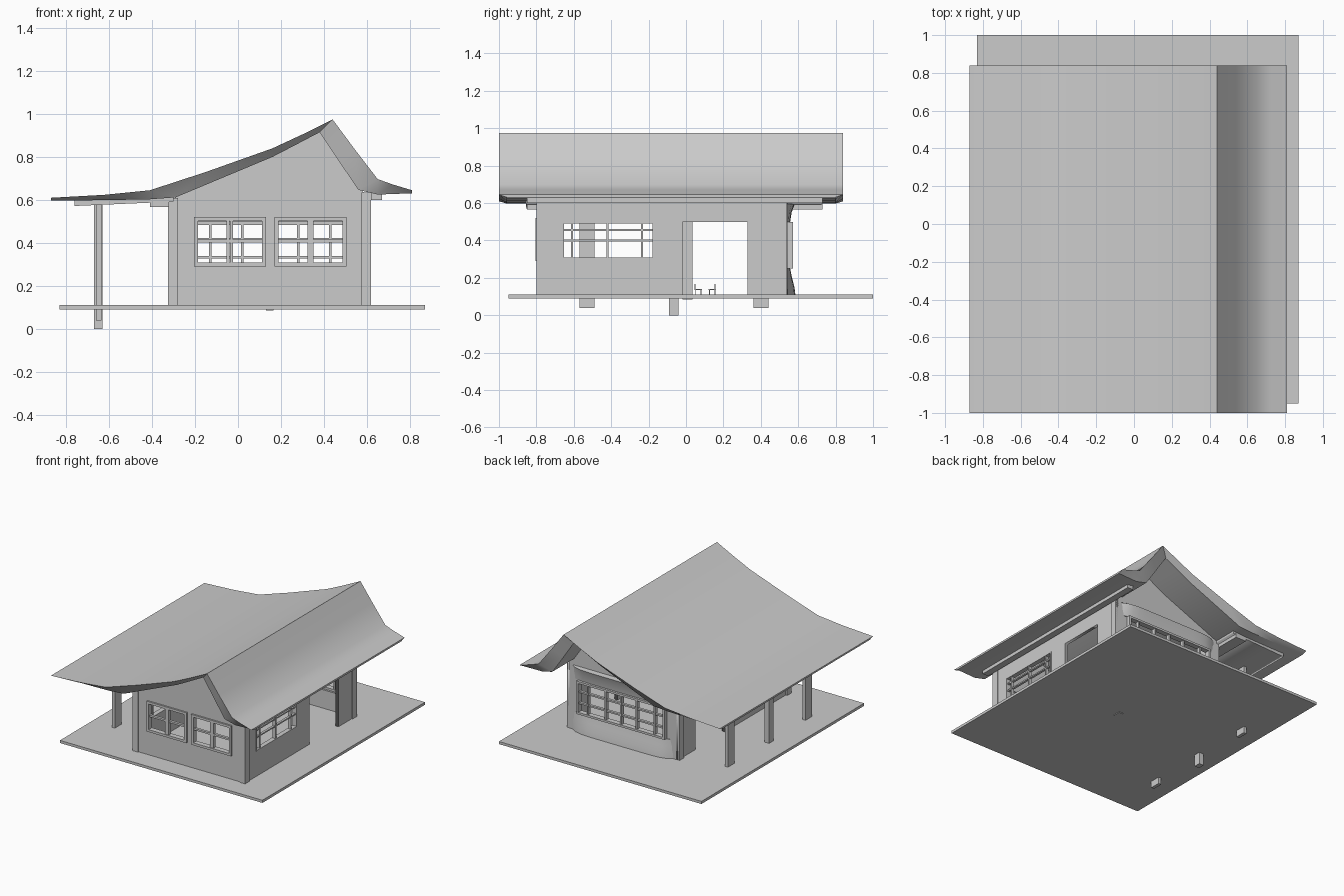
import bpy, bmesh
from mathutils import Matrix

if "Cube" in bpy.data.objects:
    bpy.data.objects.remove(bpy.data.objects["Cube"])

XZ = Matrix(((1, 0, 0, 0), (0, 0, -1, 0), (0, 1, 0, 0), (0, 0, 0, 1)))
YZ = Matrix(((0, 0, 1, 0), (1, 0, 0, 0), (0, 1, 0, 0), (0, 0, 0, 1)))


def add_mesh(name, verts, faces):
    me = bpy.data.meshes.new(name)
    me.from_pydata(verts, [], faces)
    bm = bmesh.new()
    bm.from_mesh(me)
    bmesh.ops.recalc_face_normals(bm, faces=bm.faces)
    bm.to_mesh(me)
    bm.free()
    ob = bpy.data.objects.new(name, me)
    bpy.context.collection.objects.link(ob)
    return ob


def smooth(ob):
    bpy.ops.object.select_all(action='DESELECT')
    ob.select_set(True)
    bpy.context.view_layer.objects.active = ob
    bpy.ops.object.shade_smooth_by_angle(angle=0.6)


def boxes(name, items):
    """One object from boxes given as (x0, x1, y0, y1, z0, z1)."""
    verts, faces = [], []
    for x0, x1, y0, y1, z0, z1 in items:
        n = len(verts)
        verts += [(x, y, z) for x in (x0, x1) for y in (y0, y1) for z in (z0, z1)]
        for f in ((0, 1, 3, 2), (4, 6, 7, 5), (0, 4, 5, 1), (2, 3, 7, 6), (0, 2, 6, 4), (1, 5, 7, 3)):
            faces.append([n + i for i in f])
    return add_mesh(name, verts, faces)


def rect(u0, u1, v0, v1):
    return [(u0, v0), (u1, v0), (u1, v1), (u0, v1)]


def panel(name, loops, plane, pos, thick):
    """Flat wall from an outline plus hole loops."""
    cu = bpy.data.curves.new(name, 'CURVE')
    cu.dimensions, cu.fill_mode, cu.extrude = '2D', 'BOTH', thick / 2
    for loop in loops:
        sp = cu.splines.new('POLY')
        sp.points.add(len(loop) - 1)
        for p, (u, v) in zip(sp.points, loop):
            p.co = (u, v, 0, 1)
        sp.use_cyclic_u = True
    tmp = bpy.data.objects.new(name + "_outline", cu)
    bpy.context.collection.objects.link(tmp)
    dg = bpy.context.evaluated_depsgraph_get()
    me = bpy.data.meshes.new_from_object(tmp.evaluated_get(dg))
    bpy.data.objects.remove(tmp)
    me.transform(plane)
    me.transform(Matrix.Translation((0, pos, 0) if plane is XZ else (pos, 0, 0)))
    ob = bpy.data.objects.new(name, me)
    bpy.context.collection.objects.link(ob)


def window(name, plane, area, pos, us, vs, frame=0.02, bar=0.012, depth=0.03):
    """Frame and glazing bars; us / vs are bar centres."""
    u0, u1, v0, v1 = area
    d, t = depth / 2, bar / 2
    parts = [(u0, u0 + frame, v0, v1, d), (u1 - frame, u1, v0, v1, d),
             (u0, u1, v0, v0 + frame, d), (u0, u1, v1 - frame, v1, d)]
    parts += [(u - t, u + t, v0, v1, d * .7) for u in us]
    parts += [(u0, u1, v - t, v + t, d * .5) for v in vs]
    if plane is XZ:
        boxes(name, [(a, b, pos - e, pos + e, c, f) for a, b, c, f, e in parts])
    else:
        boxes(name, [(pos - e, pos + e, a, b, c, f) for a, b, c, f, e in parts])


# floor slab
boxes("floor_slab", [(-.83, .87, -.95, 1, .09, .11)])

# swept roof: upper skin reaches further out than the lower one
top = [(-.87, .61), (-.62, .624), (-.41, .645), (-.15, .73), (.16, .84), (.30, .905), (.44, .975),
       (.54, .84), (.65, .697), (.72, .672), (.81, .645)]
low = [(-.87, .597), (-.62, .599), (-.41, .603), (-.29, .612), (.16, .80), (.27, .857), (.38, .915),
       (.47, .78), (.56, .647), (.65, .625), (.81, .631)]
n = len(top)
rv = [(x, y, z) for prof, y in ((top, -1), (low, -.96), (top, .84), (low, .80)) for x, z in prof]
rf = []
for i in range(n - 1):
    for a, b in ((0, n), (n, 3 * n), (3 * n, 2 * n), (2 * n, 0)):
        rf.append((a + i, a + i + 1, b + i + 1, b + i))
rf += [(0, n, 3 * n, 2 * n), (n - 1, 2 * n - 1, 4 * n - 1, 3 * n - 1)]
smooth(add_mesh("roof", rv, rf))

# soffit under the veranda roof
sof = [(-.76, .572), (-.30, .592), (-.30, .615), (-.76, .60)]
panel("veranda_soffit", [sof], XZ, -.065, 1.58)
boxes("eave_beams", [(-.41, -.32, -.85, .73, .566, .60), (.62, .67, -.85, .73, .60, .635)])

# gable walls
gable = [(.60, .62), (.57, .65), (.38, .92), (.16, .802), (-.29, .615), (-.30, .60)]
wins = [(-.205, .13, .29, .52), (.17, .505, .29, .52)]
panel("front_wall", [[(-.30, .10), (.60, .10)] + gable] + [rect(*w) for w in wins], XZ, -.78, .025)
for i, w in enumerate(wins):
    mid = (w[0] + w[1]) / 2
    window("front_window_%d" % (i + 1), XZ, w, -.785, [mid - .008, mid + .008], [.408], .018, .014, .04)
back = (-.22, .52, .25, .50)
panel("back_wall", [[(-.30, .10), (.60, .10)] + gable, rect(*back)], XZ, .53, .025)
window("back_window", XZ, back, .553, [-.13, .02, .15, .28, .43], [.333, .418], .016, .012, .04)

# bulging skirt and flared header on the back wall
def bulge(name, prof):
    cols = 16
    vs, fs, m = [], [], len(prof)
    for i in range(cols + 1):
        u = -1 + 2 * i / cols
        for y, z in prof:
            vs.append((.15 + .44 * u, .53 + (y - .53) * (1 - u ** 8), z))
    for i in range(cols):
        for j in range(m - 1):
            a = i * m + j
            fs.append((a, a + m, a + m + 1, a + 1))
    smooth(add_mesh(name, vs, fs))


bulge("back_skirt", [(.585, .11), (.58, .15), (.567, .20), (.557, .25), (.535, .25)])
bulge("back_header", [(.535, .50), (.557, .50), (.565, .55), (.582, .595), (.535, .60)])

# side walls with door notch and window
for side, x, h in (("left", -.30, .605), ("right", .60, .63)):
    area = (-.66, -.17, .30, .50)
    outline = [(-.79, .10), (-.02, .10), (-.02, .50), (.33, .50), (.33, .10), (.54, .10), (.54, h), (-.79, h)]
    panel(side + "_wall", [outline, rect(*area)], YZ, x, .025)
    window(side + "_window", YZ, area, x, [-.61, -.42, -.235], [.40, .455], .008, .01, .035)

# corner posts
boxes("corner_posts", [(x, x + .045, y, y + .05, .10, h) for x, h in ((-.325, .61), (.575, .635))
                       for y in (-.80, .49)])

# veranda posts and central post
boxes("veranda_posts", [(-.66, -.635, -.57, -.49, .04, .60), (-.67, -.63, -.09, -.04, 0, .60),
                        (-.66, -.635, .36, .44, .04, .60)])
boxes("centre_post", [(.13, .165, -.02, .035, .085, .81)])

# little chairs
for i, (y, d) in enumerate(((.065, -1), (.14, 1))):
    parts = [(.0 + a, .006 + a, y + b, y + b + .005, .11, .135) for a in (-.018, .014) for b in (-.018, .013)]
    parts += [(-.02, .022, y - .02, y + .02, .135, .141)]
    parts += [(-.02, .022, y + d * .016 - .003, y + d * .016 + .003, .141, .168)]
    boxes("chair_%d" % (i + 1), parts)
